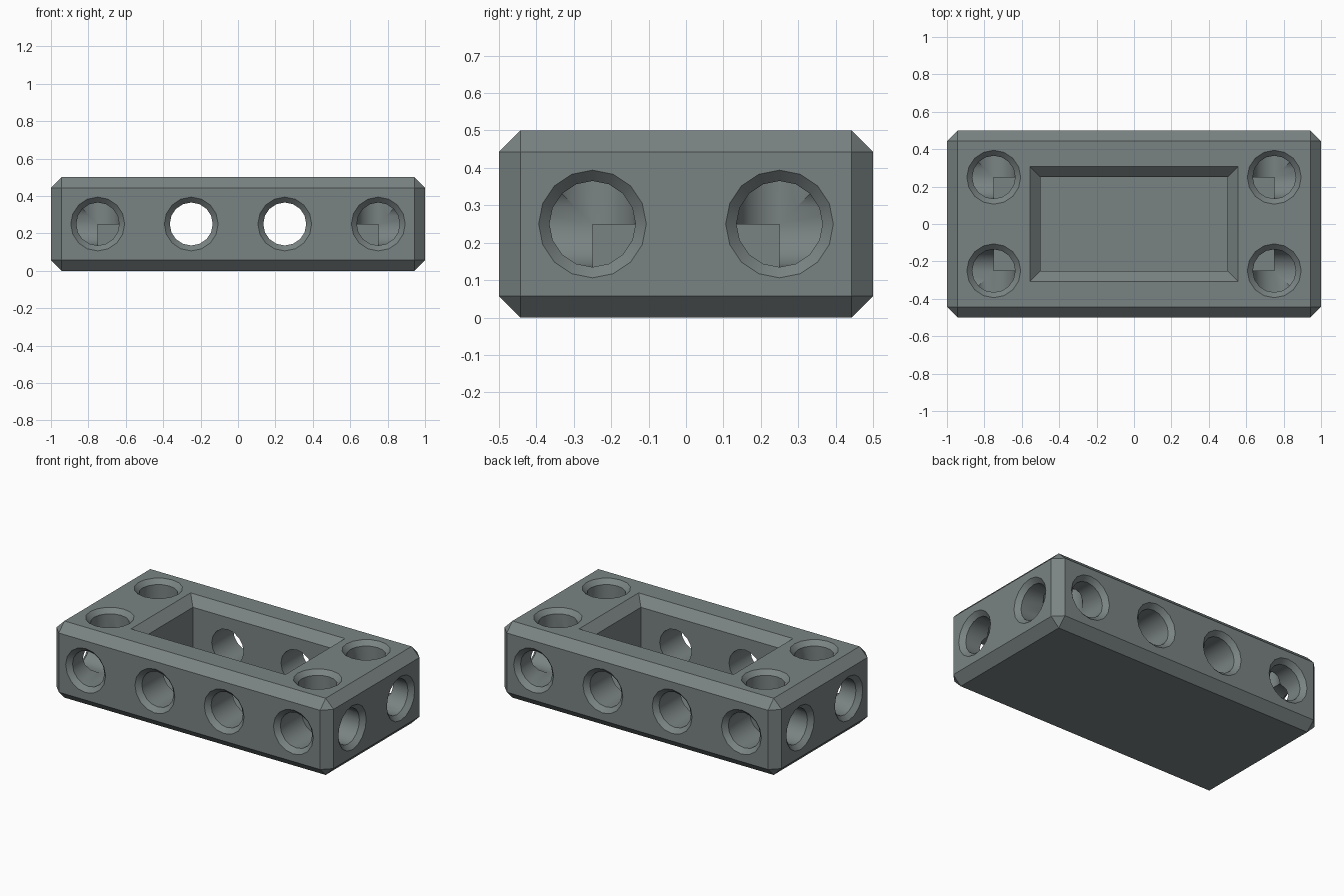
import bpy, bmesh, math
from mathutils import Vector

if "Cube" in bpy.data.objects:
    bpy.data.objects.remove(bpy.data.objects["Cube"])

L, W, H = 2.0, 1.0, 0.5        # block size
C = 0.057                      # edge chamfer
R, RIM = 0.115, 0.144          # bore and countersink radius
SINK = RIM - R                 # countersink depth
FLOOR = 0.125                  # pocket floor height
OVER = 0.02                    # cutter overshoot

metal = bpy.data.materials.new("slate grey")
metal.diffuse_color = (0.195, 0.226, 0.226, 1)
metal.use_nodes = True
metal.node_tree.nodes["Principled BSDF"].inputs["Base Color"].default_value = metal.diffuse_color


def add_object(name, bm):
    bmesh.ops.recalc_face_normals(bm, faces=bm.faces)
    mesh = bpy.data.meshes.new(name)
    bm.to_mesh(mesh)
    bm.free()
    mesh.materials.append(metal)
    ob = bpy.data.objects.new(name, mesh)
    bpy.context.collection.objects.link(ob)
    return ob


def loft(bm, rings):
    """Skin closed rings of points and cap both ends."""
    rows = [[bm.verts.new(p) for p in ring] for ring in rings]
    n = len(rows[0])
    for a, b in zip(rows, rows[1:]):
        for i in range(n):
            j = (i + 1) % n
            bm.faces.new((a[i], a[j], b[j], b[i]))
    bm.faces.new(rows[0])
    bm.faces.new(rows[-1])


def bore_cutter(start, direction, length, through=False):
    """Countersunk 16-sided drill going inward from a point on the surface."""
    d = Vector(direction)
    start = Vector(start)
    u = Vector((0, 0, 1)) if abs(d.z) < 0.5 else Vector((1, 0, 0))
    v = d.cross(u)
    stations = [(-OVER, RIM + OVER), (SINK, R)]
    if through:
        stations += [(length - SINK, R), (length + OVER, RIM + OVER)]
    else:
        stations += [(length, R)]
    rings = [[start + d * t + (u * math.cos(a) + v * math.sin(a)) * r
              for a in (math.tau * i / 16 for i in range(16))]
             for t, r in stations]
    bm = bmesh.new()
    loft(bm, rings)
    return add_object("bore_cutter", bm)


def rect(x, y, z):
    return [(-x, -y, z), (x, -y, z), (x, y, z), (-x, y, z)]


# Chamfered block
bm = bmesh.new()
bmesh.ops.create_cube(bm, size=1)
for vert in bm.verts:
    vert.co = (vert.co.x * L, vert.co.y * W, (vert.co.z + 0.5) * H)
bmesh.ops.bevel(bm, geom=bm.edges[:], offset=C, segments=1, affect='EDGES')
block = add_object("block", bm)

# Rectangular pocket with a chamfered mouth
bm = bmesh.new()
loft(bm, [rect(0.5, 0.25, FLOOR), rect(0.5, 0.25, H - C),
          rect(0.5 + C + OVER, 0.25 + C + OVER, H + OVER)])
cutters = [add_object("pocket_cutter", bm)]

# Three blind bores meeting inside each corner
for sx in (-1, 1):
    for sy in (-1, 1):
        cutters += [
            bore_cutter((sx * L / 2, sy * 0.25, 0.25), (-sx, 0, 0), 0.25),
            bore_cutter((sx * 0.75, sy * W / 2, 0.25), (0, -sy, 0), 0.25),
            bore_cutter((sx * 0.75, sy * 0.25, H), (0, 0, -1), 0.25)]
    # Bore running through both long walls
    cutters.append(bore_cutter((sx * 0.25, -W / 2, 0.25), (0, 1, 0), W, True))

# Cut everything out of the block
bpy.context.view_layer.objects.active = block
block.select_set(True)
for cutter in cutters:
    mod = block.modifiers.new("cut", 'BOOLEAN')
    mod.operation = 'DIFFERENCE'
    mod.solver = 'EXACT'
    mod.object = cutter
    bpy.ops.object.modifier_apply(modifier=mod.name)
for cutter in cutters:
    bpy.data.objects.remove(cutter)

# Smooth bores, crisp edges
bpy.ops.object.shade_smooth_by_angle(angle=math.radians(30))
